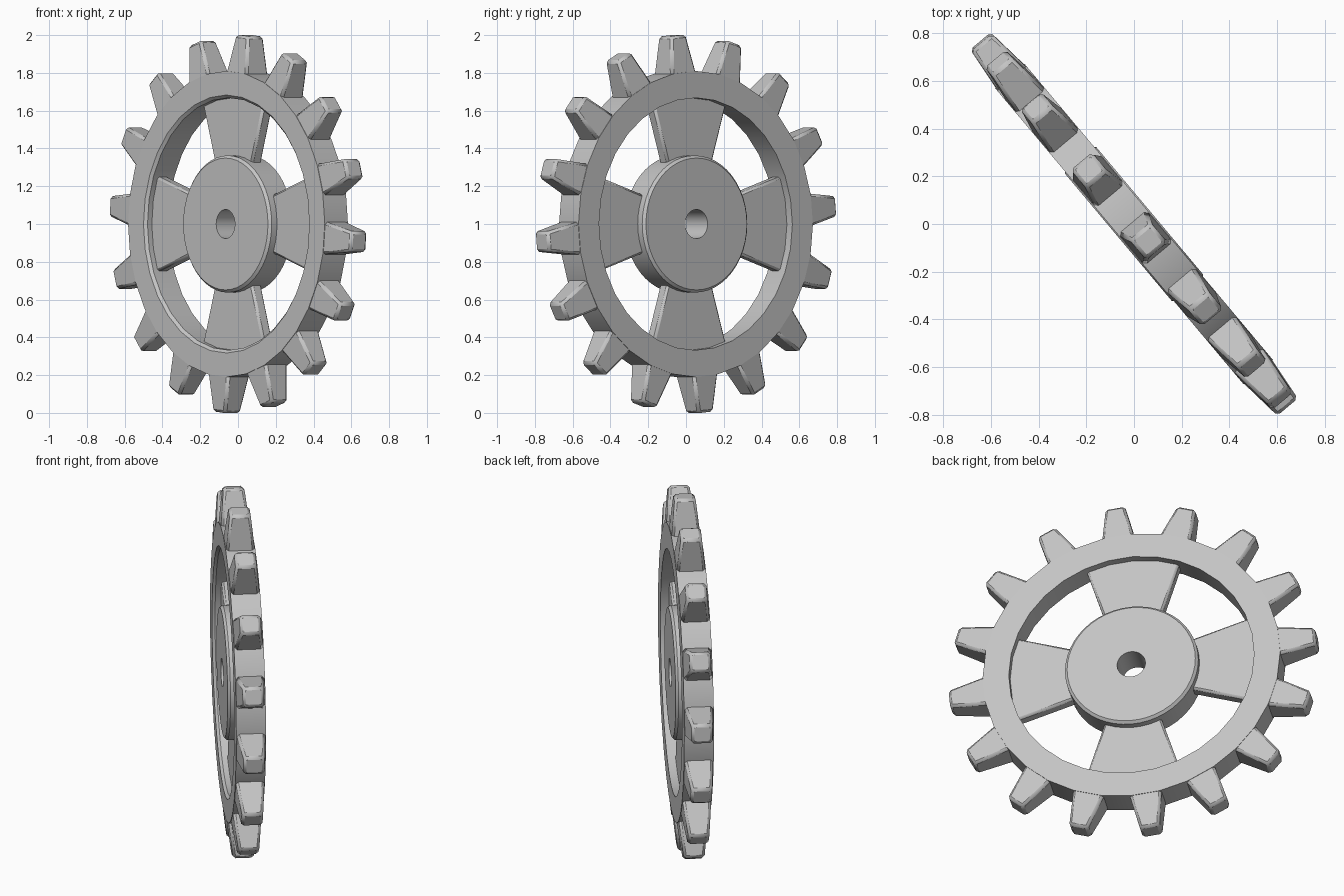
import bpy, bmesh
from math import sin, cos, pi, radians
from mathutils import Matrix

cube = bpy.data.objects.get("Cube")
if cube:
    bpy.data.objects.remove(cube)

TEETH = 16
TOOTH_PHASE = radians(-5.4)
# Upright wheel, turned about the vertical axis
PLACE = Matrix.Translation((0, 0, 1)) @ Matrix.Rotation(radians(-50), 4, 'Z')

grey = bpy.data.materials.new("grey_metal")
grey.use_nodes = True
grey.diffuse_color = (0.55, 0.55, 0.55, 1)
grey.node_tree.nodes["Principled BSDF"].inputs["Base Color"].default_value = (0.55, 0.55, 0.55, 1)


def finish(name, bm, bevel=0):
    bmesh.ops.recalc_face_normals(bm, faces=bm.faces)
    bm.transform(PLACE)
    mesh = bpy.data.meshes.new(name)
    bm.to_mesh(mesh)
    bm.free()
    mesh.materials.append(grey)
    ob = bpy.data.objects.new(name, mesh)
    bpy.context.collection.objects.link(ob)
    bpy.ops.object.select_all(action='DESELECT')
    ob.select_set(True)
    bpy.context.view_layer.objects.active = ob
    bpy.ops.object.shade_smooth_by_angle(angle=radians(30))
    if bevel:
        mod = ob.modifiers.new("chamfer", 'BEVEL')
        mod.width = bevel
        mod.segments = 1
        mod.limit_method = 'ANGLE'
    return ob


def ring(name, profile, sides, phase=0):
    """Closed (radius, depth) profile turned around the wheel axis."""
    bm = bmesh.new()
    loops = []
    for i in range(sides):
        a = phase + 2 * pi * i / sides
        loops.append([bm.verts.new((r * cos(a), y, r * sin(a))) for r, y in profile])
    n = len(profile)
    for i in range(sides):
        a, b = loops[i], loops[(i + 1) % sides]
        for j in range(n):
            k = (j + 1) % n
            bm.faces.new((a[j], a[k], b[k], b[j]))
    return finish(name, bm)


def wedges(name, count, phase, inner, outer, bevel):
    """Radial tapered blocks; each end is (radius, half width, half depth)."""
    bm = bmesh.new()
    for i in range(count):
        a = phase + 2 * pi * i / count
        ends = []
        for r, w, d in (inner, outer):
            ends.append([bm.verts.new((r * cos(a) - s * w * sin(a), t * d,
                                       r * sin(a) + s * w * cos(a)))
                         for s, t in ((-1, -1), (1, -1), (1, 1), (-1, 1))])
        lo, hi = ends
        bm.faces.new(lo)
        bm.faces.new(hi)
        for j in range(4):
            k = (j + 1) % 4
            bm.faces.new((lo[j], lo[k], hi[k], hi[j]))
    return finish(name, bm, bevel)


# Rim with a chamfered inner front edge; flats centred between the teeth
H = 0.08
ring("rim", [(0.81, -H), (0.81, H), (0.668, H), (0.668, 0.015 - H), (0.683, -H)],
     TEETH * 2, TOOTH_PHASE + pi / (TEETH * 2))

# Teeth, narrowing in width and thickness towards the tip
wedges("teeth", TEETH, TOOTH_PHASE, (0.77, 0.092, 0.081), (1.002, 0.053, 0.056), 0.014)

# Four flared spokes, thinner than rim and hub
wedges("spokes", 4, 0, (0.3, 0.148, 0.035), (0.69, 0.272, 0.035), 0.012)

# Hub with chamfered edges and a through bore
D = 0.086
C = 0.014
ring("hub", [(0.363 - C, -D), (0.363, C - D), (0.363, D - C), (0.363 - C, D),
             (0.077, D), (0.077, -D)], 48)
